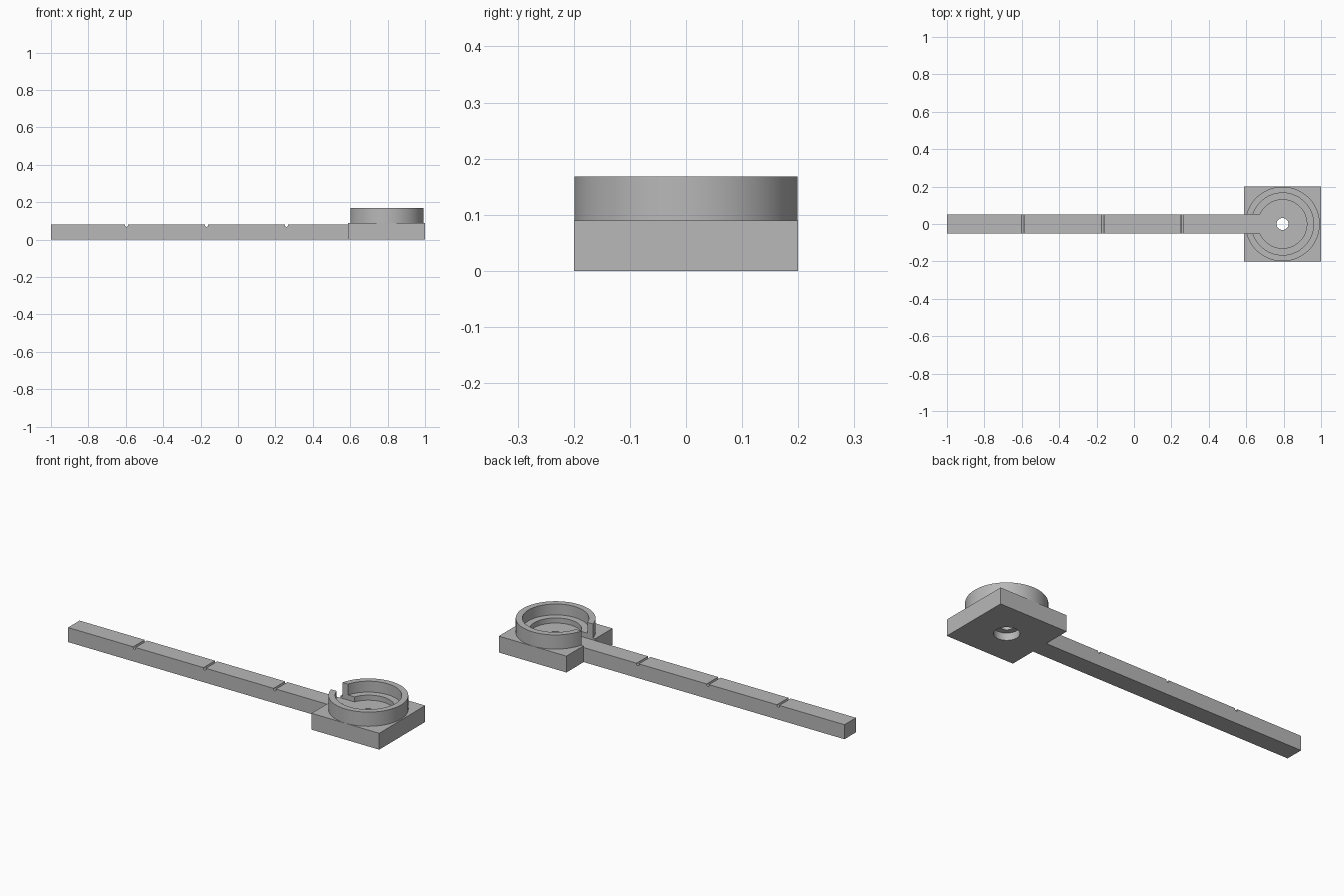
import bpy
import bmesh
from mathutils import Matrix

if "Cube" in bpy.data.objects:
    bpy.data.objects.remove(bpy.data.objects["Cube"], do_unlink=True)

grey = bpy.data.materials.new("plain grey")
grey.use_nodes = True
colour = (0.48, 0.48, 0.48, 1)
grey.diffuse_color = colour
grey.node_tree.nodes["Principled BSDF"].inputs["Base Color"].default_value = colour

CX = 0.794          # centre of the holder
BASE_TOP = 0.09
RING_TOP = 0.168
BAR_TOP = 0.08
HALF_BAR = 0.05


def finish(name, bm):
    mesh = bpy.data.meshes.new(name)
    bm.to_mesh(mesh)
    bm.free()
    mesh.materials.append(grey)
    obj = bpy.data.objects.new(name, mesh)
    bpy.context.collection.objects.link(obj)
    return obj


def box(name, x0, x1, y0, y1, z0, z1):
    bm = bmesh.new()
    centre = ((x0 + x1) / 2, (y0 + y1) / 2, (z0 + z1) / 2)
    size = (x1 - x0, y1 - y0, z1 - z0, 1)
    bmesh.ops.create_cube(bm, size=1, matrix=Matrix.Translation(centre) @ Matrix.Diagonal(size))
    return finish(name, bm)


def cylinder(name, radius, z0, z1, x=CX):
    bm = bmesh.new()
    bmesh.ops.create_cone(bm, cap_ends=True, segments=96, radius1=radius, radius2=radius,
                          depth=z1 - z0, matrix=Matrix.Translation((x, 0, (z0 + z1) / 2)))
    return finish(name, bm)


def combine(target, other, operation):
    """Apply a boolean and discard the second solid."""
    mod = target.modifiers.new(operation, "BOOLEAN")
    mod.operation = operation
    mod.solver = "EXACT"
    mod.object = other
    bpy.context.view_layer.objects.active = target
    bpy.ops.object.modifier_apply(modifier=mod.name)
    bpy.data.objects.remove(other, do_unlink=True)


# Long bar with three shallow round-bottomed marks across its top
bar = box("notched_bar", -1, 0.588, -HALF_BAR, HALF_BAR, 0, BAR_TOP)
for x in (-0.596, -0.168, 0.259):
    bm = bmesh.new()
    bmesh.ops.create_cone(bm, cap_ends=True, segments=16, radius1=0.008, radius2=0.008, depth=0.2,
                          matrix=Matrix.Translation((x, 0, BAR_TOP - 0.004)) @ Matrix.Rotation(1.5708, 4, "X"))
    combine(bar, finish("mark_cutter", bm), "DIFFERENCE")

# Square base with the round cup standing on it
holder = box("holder", 0.588, 1, -0.2, 0.2, 0, BASE_TOP)
combine(holder, cylinder("cup", 0.199, 0.05, RING_TOP), "UNION")

# Stepped bore: wide seat, inner recess, through hole, wider hole underneath
for radius, z0, z1 in ((0.166, 0.108, 0.3), (0.13, BAR_TOP, 0.3),
                       (0.032, -0.1, 0.3), (0.063, -0.1, 0.04)):
    combine(holder, cylinder("bore_cutter", radius, z0, z1), "DIFFERENCE")

# Gap in the cup wall facing the bar
combine(holder, box("gap_cutter", 0.5, CX - 0.1, -HALF_BAR, HALF_BAR, BAR_TOP, 0.3), "DIFFERENCE")

# Smooth curved walls, keep the edges crisp
for obj in (bar, holder):
    bpy.ops.object.select_all(action="DESELECT")
    obj.select_set(True)
    bpy.context.view_layer.objects.active = obj
    bpy.ops.object.shade_smooth_by_angle(angle=0.6)
